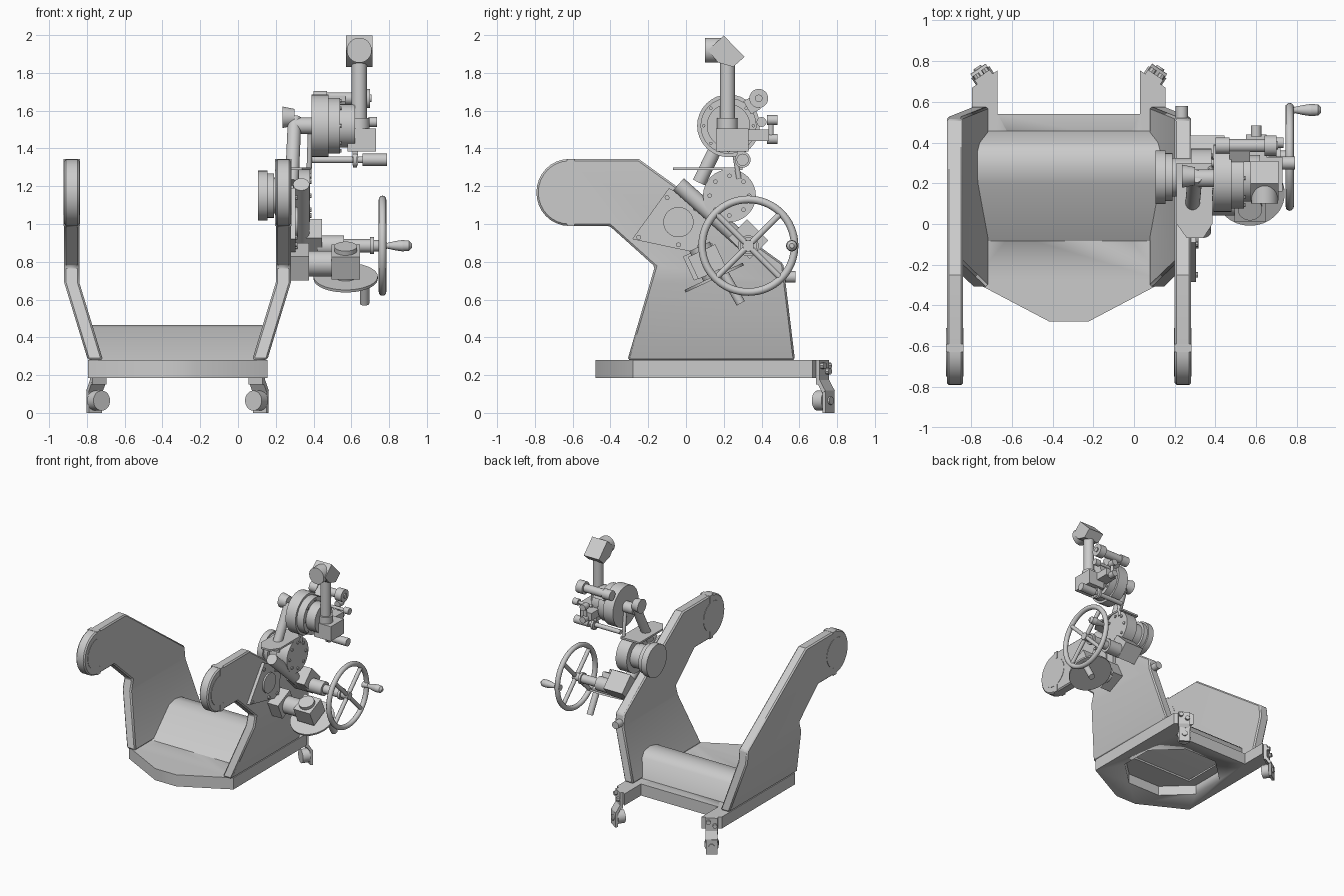
import bpy, bmesh
from math import sin, cos, pi, radians
from mathutils import Vector, Matrix

if "Cube" in bpy.data.objects:
    bpy.data.objects.remove(bpy.data.objects["Cube"])

grey = bpy.data.materials.new("light_grey_paint")
grey.use_nodes = True
grey.diffuse_color = (0.6, 0.6, 0.6, 1)
grey.node_tree.nodes["Principled BSDF"].inputs["Base Color"].default_value = grey.diffuse_color
MID = -0.32  # centre plane of the cradle


def finish(name, bm):
    bmesh.ops.recalc_face_normals(bm, faces=bm.faces)
    mesh = bpy.data.meshes.new(name)
    bm.to_mesh(mesh)
    bm.free()
    mesh.materials.append(grey)
    obj = bpy.data.objects.new(name, mesh)
    bpy.context.collection.objects.link(obj)
    bpy.ops.object.select_all(action='DESELECT')
    obj.select_set(True)
    bpy.context.view_layer.objects.active = obj
    bpy.ops.object.shade_smooth_by_angle(angle=radians(35))
    return obj


def prism_mesh(pts, axis, lo, hi):
    bm = bmesh.new()
    place = (lambda a, b: (lo, a, b)) if axis == 'x' else (lambda a, b: (a, b, lo))
    face = bm.faces.new([bm.verts.new(place(a, b)) for a, b in pts])
    ext = bmesh.ops.extrude_face_region(bm, geom=[face])
    step = Vector((hi - lo, 0, 0) if axis == 'x' else (0, 0, hi - lo))
    bmesh.ops.translate(bm, vec=step, verts=[v for v in ext['geom'] if isinstance(v, bmesh.types.BMVert)])
    return bm


def prism(name, pts, axis, lo, hi):
    return finish(name, prism_mesh(pts, axis, lo, hi))


def tube(name, p, q, r, r2=None, n=32):
    p, q = Vector(p), Vector(q)
    bm = bmesh.new()
    rot = (q - p).to_track_quat('Z', 'Y').to_matrix().to_4x4()
    bmesh.ops.create_cone(bm, cap_ends=True, segments=n, radius1=r, radius2=r if r2 is None else r2,
                          depth=(q - p).length, matrix=Matrix.Translation((p + q) / 2) @ rot)
    return finish(name, bm)


def box(name, c, size, tilt=0, turn=0):
    bm = bmesh.new()
    m = Matrix.Translation(c) @ Matrix.Rotation(radians(turn), 4, 'Z') @ Matrix.Rotation(radians(tilt), 4, 'X')
    bmesh.ops.create_cube(bm, size=1, matrix=m @ Matrix.Diagonal((*size, 1)))
    return finish(name, bm)


def stack(name, y, z, steps):
    """Stepped round body along x: (x start, x end, radius)."""
    for i, (a, b, r) in enumerate(steps):
        tube(f"{name}_{i + 1}", (a, y, z), (b, y, z), r)


def bolts(name, x, y, z, ring, count, r=0.012):
    for i in range(count):
        a = 2 * pi * i / count
        cy, cz = y + ring * cos(a), z + ring * sin(a)
        tube(f"{name}_{i + 1}", (x, cy, cz), (x + 0.012, cy, cz), r, n=8)


def cut(obj, cutter):
    mod = obj.modifiers.new("recess", 'BOOLEAN')
    mod.operation, mod.object, mod.solver = 'DIFFERENCE', cutter, 'EXACT'
    bpy.context.view_layer.objects.active = obj
    bpy.ops.object.modifier_apply(modifier=mod.name)
    bpy.data.objects.remove(cutter)


# Base plate with pointed front, rear legs and an open underside
half = [(0.095, -0.48), (0.475, -0.28), (0.475, 0.67), (0.35, 0.755), (0.35, 0.54)]
outline = [(MID + x, y) for x, y in half] + [(MID - x, y) for x, y in reversed(half)]
base = prism("base_plate", outline, 'z', 0.185, 0.28)
octagon = [(MID + 0.39 * cos((i + 0.5) * pi / 4), 0.08 + 0.37 * sin((i + 0.5) * pi / 4)) for i in range(8)]
cut(base, prism("underside_cutter", octagon, 'z', 0.1, 0.265))
cut(base, box("floor_cutter", (MID, 0.18, 0.29), (0.56, 0.46, 0.08)))

# Hollow hump between the arms
prism("floor_hump", [(-0.083, 0.28), (0.2, 0.45), (0.28, 0.466), (0.36, 0.455), (0.4, 0.42), (0.456, 0.28),
                     (0.44, 0.28), (0.39, 0.405), (0.35, 0.44), (0.28, 0.45), (0.2, 0.435), (-0.055, 0.28)],
      'x', MID - 0.45, MID + 0.45)

# Side arms: one outline, bent inward below the knee
profile = [(-0.31, 0.28), (-0.165, 0.775), (-0.405, 0.99)]
profile += [(-0.62 - 0.172 * sin(i * pi / 16), 1.167 - 0.177 * cos(i * pi / 16)) for i in range(17)]
profile += [(-0.25, 1.344), (0.515, 0.79), (0.577, 0.28)]
for side, label in ((1, "left"), (-1, "right")):
    bm = prism_mesh(profile, 'x', 0.52, 0.6)
    bmesh.ops.bisect_plane(bm, geom=bm.verts[:] + bm.edges[:] + bm.faces[:],
                           plane_co=(0, 0, 0.69), plane_no=(0, 0, 1))
    for v in bm.verts:
        v.co.x = MID + side * (v.co.x - max(0, 0.69 - v.co.z) * 0.305)
    arm = finish(label + "_arm", bm)
    bev = arm.modifiers.new("edge_bevel", 'BEVEL')
    bev.width, bev.segments, bev.angle_limit = 0.01, 1, radians(40)
    a, b = MID + side * 0.517, MID + side * 0.603
    tube(label + "_bearing", (a, -0.63, 1.167), (b, -0.63, 1.167), 0.12, n=48)
    for z in (1.02, 1.315):
        box(label + "_cap_joint", ((a + b) / 2, -0.61, z), (0.086, 0.04, 0.06))

    # Diagonal caster at the rear corner
    n = Vector((side * 0.56, 0.83, 0))
    c = Vector((MID + side * 0.4125, 0.7125, 0))
    turn = -side * 34

    def at(d, z):
        return c + n * d + Vector((0, 0, z))
    box(label + "_caster_plate", at(0.012, 0.215), (0.09, 0.025, 0.13), 0, turn)
    box(label + "_caster_bend", at(0.03, 0.145), (0.09, 0.022, 0.08), 32, turn)
    box(label + "_caster_fork", at(0.05, 0.06), (0.085, 0.02, 0.12), 0, turn)
    tube(label + "_caster_wheel", at(-0.02, 0.065), at(0.04, 0.065), 0.053)
    tube(label + "_caster_axle", at(0.04, 0.065), at(0.07, 0.065), 0.022, n=12)
    t = Vector((n.y, -n.x, 0)) * 0.025
    for s, z in ((1, 0.25), (-1, 0.22)):
        tube(label + "_caster_bolt", at(0.02, z) + t * s, at(0.045, z) + t * s, 0.018, n=8)

# Training drum beside the left arm
stack("drum", 0.23, 1.15, [(0.105, 0.155, 0.132), (0.155, 0.19, 0.118), (0.19, 0.3, 0.095), (0.28, 0.38, 0.14)])
bolts("drum_bolt", 0.376, 0.23, 1.15, 0.105, 8)
prism("bracket_shelf", [(0.26, -0.07), (0.34, -0.07), (0.385, 0.0), (0.385, 0.3), (0.21, 0.3), (0.21, 0.0)],
      'z', 1.285, 1.3)
tube("arm_stop", (0.235, 0.5, 0.72), (0.235, 0.58, 0.72), 0.03)

# Bolted side panel
prism("side_panel", [(-0.285, 0.92), (-0.09, 1.19), (0.12, 1.08), (0.1, 0.84), (-0.05, 0.87)], 'x', 0.275, 0.305)
tube("panel_cover", (0.29, -0.04, 1.01), (0.318, -0.04, 1.01), 0.08)
for y, z in ((-0.25, 0.93), (-0.1, 1.14), (0.05, 1.08), (-0.04, 0.89), (0.07, 0.88)):
    tube("panel_bolt", (0.3, y, z), (0.315, y, z), 0.013, n=8)
tube("slanted_tube", (0.335, -0.04, 1.21), (0.335, 0.33, 0.88), 0.043)

# Upper sight support
tube("sight_arm", (0.285, 0.07, 1.22), (0.3, 0.235, 1.56), 0.036)
tube("sight_strut", (0.375, 0.28, 1.24), (0.385, 0.23, 1.55), 0.014, n=12)
tube("sight_boss", (0.235, 0.235, 1.565), (0.3, 0.235, 1.565), 0.057, 0.044)
stack("sight_drum", 0.225, 1.52, [(0.3, 0.4, 0.044), (0.39, 0.48, 0.166), (0.48, 0.54, 0.148), (0.54, 0.62, 0.115)])
bolts("sight_bolt", 0.536, 0.225, 1.52, 0.132, 8, 0.009)

# Periscope
box("periscope_box", (0.655, 0.245, 1.445), (0.15, 0.17, 0.12))
tube("periscope_collar", (0.642, 0.22, 1.49), (0.642, 0.22, 1.56), 0.055)
tube("periscope_column", (0.642, 0.22, 1.5), (0.642, 0.22, 1.9), 0.04)
prism("periscope_head", [(0.2, 1.997), (0.31, 1.885), (0.25, 1.832), (0.17, 1.855), (0.115, 1.92)],
      'x', 0.573, 0.711)
tube("periscope_eyepiece", (0.642, 0.1, 1.92), (0.642, 0.2, 1.92), 0.066)

# Cross scope, adjusting knobs and lower grip
stack("cross_scope", 0.385, 1.665, [(0.4, 0.47, 0.04), (0.47, 0.64, 0.032), (0.64, 0.7, 0.05), (0.7, 0.708, 0.02)])
box("scope_bracket", (0.52, 0.35, 1.63), (0.1, 0.06, 0.08), 30)
box("knob_block", (0.6, 0.38, 1.47), (0.1, 0.12, 0.06))
stack("side_knob", 0.4, 1.54, [(0.57, 0.69, 0.012), (0.69, 0.735, 0.026)])
for z in (1.45, 1.55):
    tube("rear_knob", (0.6, 0.43, z), (0.6, 0.485, z), 0.026)
tube("knob_post", (0.6, 0.45, 1.43), (0.6, 0.45, 1.57), 0.014, n=12)
stack("lower_grip", 0.3, 1.34, [(0.38, 0.66, 0.018), (0.66, 0.79, 0.032), (0.61, 0.63, 0.042)])
box("grip_hanger", (0.62, 0.29, 1.36), (0.03, 0.04, 0.1))

# Tilted gearbox with seat disc and side mount
TILT = 25
up = Vector((0, -sin(radians(TILT)), cos(radians(TILT))))
gear = Vector((0.57, 0.11, 0.8))
box("gearbox", gear, (0.15, 0.16, 0.13), TILT)
tube("gearbox_cap", gear + up * 0.06, gear + up * 0.09, 0.06)
tube("gear_disc", gear - up * 0.1, gear - up * 0.085, 0.17, n=48)
tube("gear_disc_neck", gear - up * 0.09, gear, 0.06)
tube("gearbox_shaft", (0.36, 0.11, 0.79), (0.5, 0.11, 0.79), 0.068)
box("gearbox_mount", (0.325, 0.09, 0.8), (0.1, 0.17, 0.14), TILT)
tube("lower_post", (0.67, 0.2, 0.74), (0.67, 0.29, 0.58), 0.025)

# Handwheel with drive shaft
WY, WZ, WX = 0.33, 0.885, 0.765
box("drive_box", (0.36, WY, 0.92), (0.17, 0.16, 0.14), -45)
stack("drive_shaft", WY, WZ, [(0.42, 0.56, 0.055), (0.56, 0.72, 0.035), (0.7, 0.72, 0.045), (0.72, 0.785, 0.03)])
bpy.ops.mesh.primitive_torus_add(major_segments=64, minor_segments=12, major_radius=0.245, minor_radius=0.02,
                                 location=(WX, WY, WZ), rotation=(0, pi / 2, 0))
rim = bpy.context.object
rim.name = "handwheel_rim"
rim.data.materials.append(grey)
bpy.ops.object.shade_smooth_by_angle(angle=radians(35))
for i in range(4):
    a = pi / 4 + i * pi / 2
    tube("handwheel_spoke", (WX, WY, WZ), (WX, WY + 0.245 * cos(a), WZ + 0.245 * sin(a)), 0.016, n=12)
HY = WY + 0.23
tube("handle_boss", (0.745, HY, WZ), (0.79, HY, WZ), 0.024, 0.016, n=24)
grip = [(0.785, 0.014), (0.83, 0.024), (0.87, 0.03), (0.905, 0.027), (0.92, 0.012)]
for (a, r), (b, r2) in zip(grip, grip[1:]):
    tube("handle_grip", (a, HY, WZ), (b, HY, WZ), r, r2, n=24)
